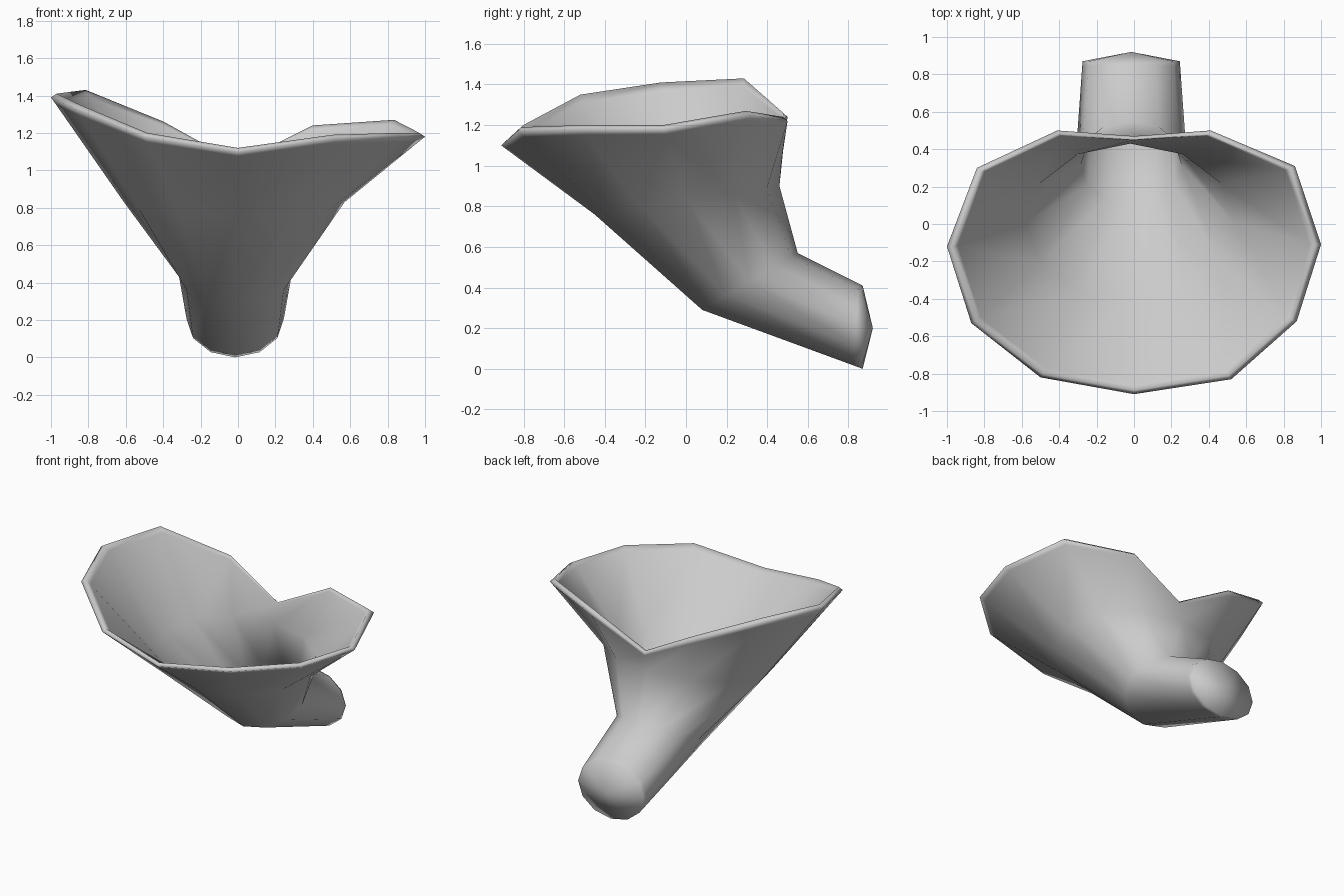
import bpy, bmesh, math
from mathutils import Vector

if "Cube" in bpy.data.objects:
    bpy.data.objects.remove(bpy.data.objects["Cube"])

SIDES = 12


def oval(low, high, half_width, cx=0.0):
    """Tilted oval ring; low and high are the (y, z) ends, low comes first."""
    low, high = Vector((cx, *low)), Vector((cx, *high))
    mid, arm = (low + high) / 2, (low - high) / 2
    pts = []
    for k in range(SIDES):
        a = math.tau * k / SIDES
        pts.append(mid + arm * math.cos(a) + Vector((half_width * math.sin(a), 0, 0)))
    return pts


def between(a, b, t):
    """Holding loop between two rings."""
    return [p.lerp(q, t) for p, q in zip(a, b)]


# wavy outer rim, starting at the front and going round by +x
rim = [Vector(p) for p in (
    (0, -.91, 1.10), (.52, -.83, 1.17), (.87, -.52, 1.18), (1, -.11, 1.18),
    (.86, .31, 1.25), (.41, .50, 1.22), (0, .47, 1.02), (-.41, .50, 1.24),
    (-.84, .30, 1.41), (-1, -.12, 1.39), (-.87, -.53, 1.33), (-.50, -.82, 1.18))]
lip_mid = Vector((0, -.2, 0))
lip = []
for p in rim:
    q = lip_mid + (p - lip_mid) * .97
    q.z = p.z + .02
    lip.append(q)

# outer wall
end = oval((.87, 0), (.87, .41), .26, -.015)
bend = oval((.08, .29), (.55, .57), .30, -.015)
flare = oval((-.45, .76), (.46, .90), .59, -.02)
# inner wall
flare_in = oval((-.42, .785), (.43, .90), .56, -.02)
bend_in = oval((.10, .325), (.53, .54), .27, -.015)
end_in = oval((.84, .04), (.84, .38), .23, -.015)

rings = [end, between(end, bend, .06), bend, flare, between(flare, rim, .93), rim,
         lip, between(lip, flare_in, .07), flare_in, bend_in, end_in]

# skin the rings and close both ends with fans
bm = bmesh.new()
loops = [[bm.verts.new(p) for p in ring] for ring in rings]
for a, b in zip(loops, loops[1:]):
    for i in range(SIDES):
        j = (i + 1) % SIDES
        bm.faces.new((a[i], a[j], b[j], b[i]))
for loop, tip in ((loops[0], (-.015, .92, .20)), (loops[-1], (-.015, .88, .20))):
    v = bm.verts.new(tip)
    for i in range(SIDES):
        bm.faces.new((loop[i], loop[(i + 1) % SIDES], v))
bmesh.ops.recalc_face_normals(bm, faces=bm.faces)

mesh = bpy.data.meshes.new("funnel_cap")
bm.to_mesh(mesh)
bm.free()
obj = bpy.data.objects.new("funnel_cap", mesh)
bpy.context.collection.objects.link(obj)
for p in mesh.polygons:
    p.use_smooth = True
